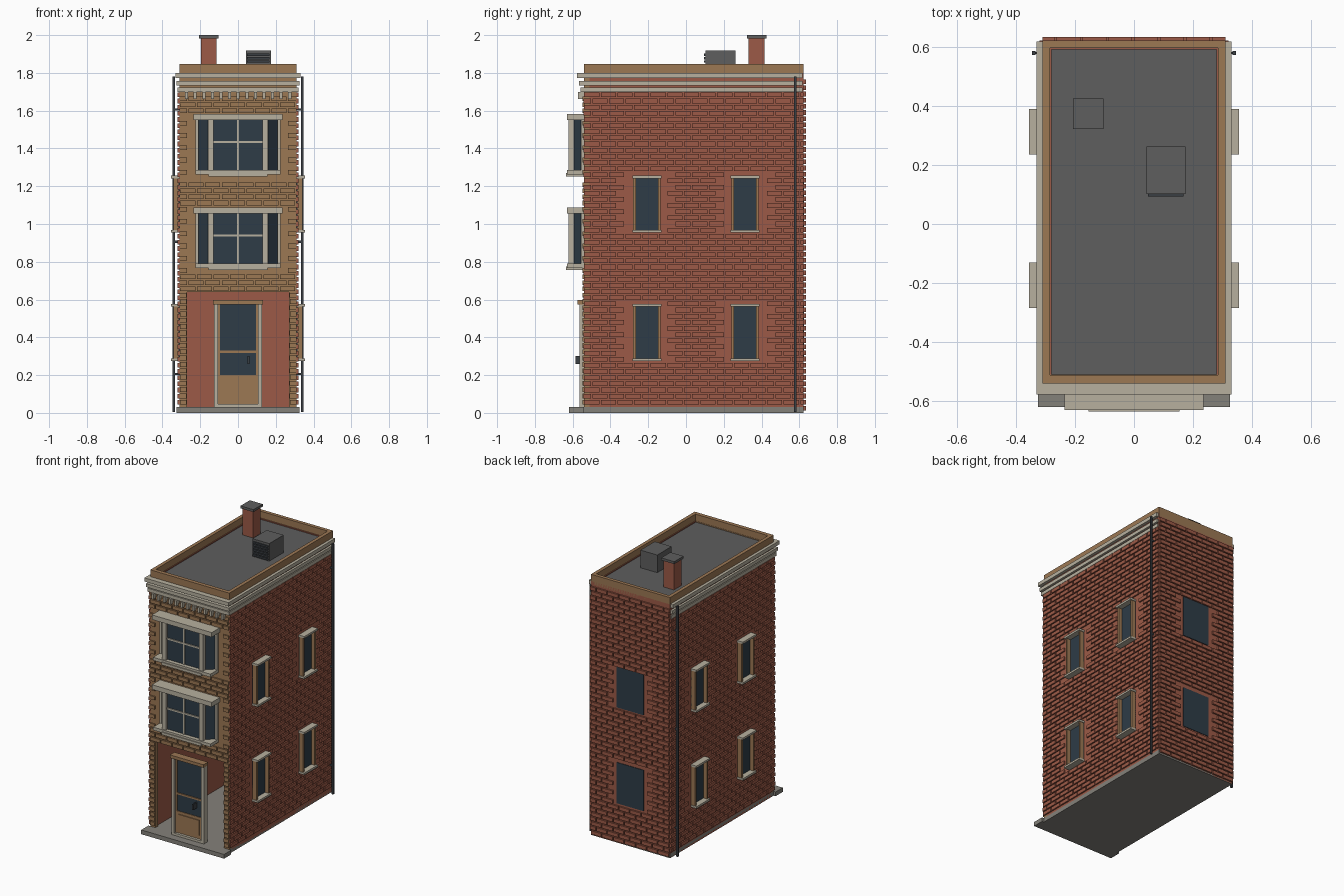
import bpy, bmesh

if "Cube" in bpy.data.objects:
    bpy.data.objects.remove(bpy.data.objects["Cube"])


def material(name, hex_code):
    m = bpy.data.materials.new(name)
    rgb = [int(hex_code[i:i + 2], 16) / 255 for i in (0, 2, 4)]
    m.diffuse_color = [c / 12.92 if c < 0.04 else ((c + 0.055) / 1.055) ** 2.4 for c in rgb] + [1]
    m.use_nodes = True
    m.node_tree.nodes["Principled BSDF"].inputs["Base Color"].default_value = m.diffuse_color
    return m


RED = material("red brick", "9C5A47")
TAN = material("tan stone", "9C7854")
CREAM = material("cream trim", "B7B09F")
GLASS = material("dark glass", "2E3C47")
ROOF = material("roof grey", "5E5E5E")
METAL = material("dark metal", "3A3F44")
STONE = material("step stone", "84817A")


def add_box(bm, x0, x1, y0, y1, z0, z1):
    v = [bm.verts.new((x, y, z)) for x in (x0, x1) for y in (y0, y1) for z in (z0, z1)]
    for f in ((0, 1, 3, 2), (4, 6, 7, 5), (0, 4, 5, 1), (2, 3, 7, 6), (0, 2, 6, 4), (1, 5, 7, 3)):
        bm.faces.new([v[i] for i in f])


def finish(name, bm, mat):
    bmesh.ops.recalc_face_normals(bm, faces=bm.faces)
    me = bpy.data.meshes.new(name)
    bm.to_mesh(me)
    bm.free()
    me.materials.append(mat)
    ob = bpy.data.objects.new(name, me)
    bpy.context.collection.objects.link(ob)
    return ob


def boxes(name, mat, *dims):
    bm = bmesh.new()
    for d in dims:
        add_box(bm, *d)
    return finish(name, bm, mat)


def prism(name, mat, outline, z0, z1):
    bm = bmesh.new()
    lo = [bm.verts.new((x, y, z0)) for x, y in outline]
    hi = [bm.verts.new((x, y, z1)) for x, y in outline]
    bm.faces.new(lo)
    bm.faces.new(hi)
    for i in range(len(lo)):
        j = (i + 1) % len(lo)
        bm.faces.new((lo[i], lo[j], hi[j], hi[i]))
    return finish(name, bm, mat)


def bricks(name, mat, place, u0, u1, z0, z1, holes):
    """Running bond of raised bricks; place maps (u0, u1, z0, z1) to a box."""
    bm = bmesh.new()
    rows = round((z1 - z0) / 0.0325)
    step, length, gap = (z1 - z0) / rows, 0.088, 0.004
    for r in range(rows):
        za, zb = z0 + r * step + gap, z0 + (r + 1) * step - gap
        u = u0 - (r % 2) * length / 2
        while u < u1:
            a, b = max(u0, u + gap), min(u1, u + length - gap)
            u += length
            hit = any(a < h[1] and b > h[0] and za < h[3] and zb > h[2] for h in holes)
            if b - a > 0.012 and not hit:
                add_box(bm, *place(a, b, za, zb))
    return finish(name, bm, mat)


W, YF, YB = 0.31, -0.54, 0.622     # half width, front and back wall planes
LEVELS = ((0.28, 0.57), (0.96, 1.25))
SIDE_SPANS = ((-0.28, -0.135), (0.24, 0.385))

# hollow shell: floor, side and back walls, front wall with porch opening
boxes("floor_slab", STONE, (-W, W, YF, YB, 0, 0.03))
boxes("front_step", STONE, (-0.325, 0.325, -0.62, YF, 0, 0.03))
boxes("brick_walls", RED,
      (-W, -W + 0.03, YF + 0.03, YB, 0.002, 1.80),
      (W - 0.03, W, YF + 0.03, YB, 0.002, 1.80),
      (-W + 0.03, W - 0.03, YB - 0.03, YB, 0.002, 1.80))
boxes("front_wall", TAN,
      (-W, -0.27, YF, YF + 0.03, 0.03, 0.64),
      (0.27, W, YF, YF + 0.03, 0.03, 0.64),
      (-W, W, YF, YF + 0.03, 0.64, 1.80))

# raised brickwork on every side
side_holes = [(a - 0.008, b + 0.008, c, d) for a, b in SIDE_SPANS for c, d in LEVELS]
for side, s in (("left", -1), ("right", 1)):
    bricks(side + "_bricks", RED,
           lambda a, b, c, d, s=s: (s * (W - 0.002), s * (W + 0.01), a, b, c, d),
           YF - 0.003, YB, 0.04, 1.70, side_holes)
bricks("back_bricks", RED, lambda a, b, c, d: (a, b, YB - 0.002, YB + 0.012, c, d),
       -W, W, 0.008, 1.77, [(-0.1, 0.1, c, d) for c, d in LEVELS])
bricks("front_bricks", TAN, lambda a, b, c, d: (a, b, YF - 0.009, YF + 0.002, c, d),
       -W, W, 0.64, 1.68, [(-0.232, 0.232, 0.76, 1.085), (-0.232, 0.232, 1.25, 1.585)])
for side, (a, b) in (("left", (-W, -0.272)), ("right", (0.272, W))):
    bricks(side + "_pier_bricks", TAN, lambda a, b, c, d: (a, b, YF - 0.009, YF + 0.002, c, d),
           a, b, 0.04, 0.64, [])

# side windows
glass, jambs, trims = [], [], []
for s in (-1, 1):
    for a, b in SIDE_SPANS:
        for c, d in LEVELS:
            glass.append((s * 0.305, s * 0.315, a, b, c, d))
            for y in (a, b - 0.014):
                jambs.append((s * 0.305, s * 0.342, y, y + 0.014, c, d))
            for z in (c - 0.006, d - 0.008):
                trims.append((s * 0.305, s * 0.355, a - 0.004, b + 0.004, z, z + 0.014))
boxes("side_window_glass", GLASS, *glass)
boxes("side_window_jambs", TAN, *jambs)
boxes("side_window_sills", CREAM, *trims)

# back windows
boxes("back_window_glass", GLASS, *[(-0.105, 0.105, YB - 0.01, YB + 0.004, c, d) for c, d in LEVELS])

# front bay windows
for name, z in (("lower", 0.76), ("upper", 1.255)):
    prism(name + "_bay_glass", GLASS,
          [(-0.215, YF), (-0.15, -0.602), (0.15, -0.602), (0.215, YF)], z + 0.02, z + 0.31)
    boxes(name + "_bay_lintel_and_sill", CREAM,
          (-0.235, 0.235, -0.63, YF, z + 0.295, z + 0.328),
          (-0.225, 0.225, -0.63, YF, z + 0.008, z + 0.03),
          (-0.155, 0.155, -0.636, YF, z - 0.003, z + 0.016))
    boxes(name + "_bay_posts", CREAM,
          *[(x - 0.015, x + 0.015, -0.622, -0.59, z + 0.025, z + 0.3) for x in (-0.145, 0.145)],
          *[(x - 0.008, x + 0.008, -0.556, YF, z + 0.025, z + 0.3) for x in (-0.217, 0.217)])
    boxes(name + "_bay_glazing_bars", CREAM,
          (-0.005, 0.005, -0.609, -0.6, z + 0.025, z + 0.3),
          (-0.135, 0.135, -0.609, -0.6, z + 0.173, z + 0.184))

# front door standing in the open porch
boxes("door_columns", CREAM,
      *[(x - 0.011, x + 0.011, -0.565, -0.525, 0.045, 0.585) for x in (-0.117, 0.117)],
      (-0.128, 0.128, -0.565, -0.525, 0.03, 0.046))
boxes("door_lintel", TAN, (-0.132, 0.132, -0.575, -0.525, 0.575, 0.597))
boxes("door_glass", GLASS, (-0.106, 0.106, -0.543, -0.533, 0.19, 0.575))
boxes("door_frame", TAN,
      (-0.106, 0.106, -0.547, -0.53, 0.046, 0.2),
      (-0.106, 0.106, -0.55, -0.53, 0.318, 0.33),
      *[(x - 0.006, x + 0.006, -0.55, -0.53, 0.046, 0.575) for x in (-0.1, 0.1)])
boxes("door_panel", TAN, (-0.08, 0.08, -0.553, -0.54, 0.07, 0.18))
boxes("door_handle", METAL, (0.05, 0.06, -0.585, -0.54, 0.26, 0.3))

# cornice bands and dentils
bands = []
for z0, z1, x, y in ((1.698, 1.722, 0.32, -0.558), (1.732, 1.756, 0.325, -0.566), (1.774, 1.80, 0.33, -0.577)):
    bands.append((-x, x, y, YF + 0.01, z0, z1))
    for s in (-1, 1):
        bands.append((s * (W - 0.01), s * x, YF + 0.01, 0.618, z0, z1))
boxes("cornice", CREAM, *bands)
boxes("cornice_dentils", CREAM,
      *[(-0.28 + i * 0.0455, -0.264 + i * 0.0455, -0.572, YF, 1.662, 1.70) for i in range(13)])

# roof deck and parapet
boxes("roof_deck", ROOF, (-0.29, 0.29, -0.52, 0.605, 1.77, 1.793))
boxes("parapet", TAN,
      (-W, -0.285, YF, YB, 1.78, 1.848), (0.285, W, YF, YB, 1.78, 1.848),
      (-0.285, 0.285, YF, -0.512, 1.78, 1.848), (-0.285, 0.285, 0.597, YB, 1.78, 1.848))

# chimney
boxes("chimney", RED, (-0.196, -0.114, 0.332, 0.416, 1.79, 1.985))
boxes("chimney_cap", ROOF, (-0.206, -0.104, 0.322, 0.426, 1.983, 2.0))

# rooftop vent unit with louvres
boxes("vent_unit", ROOF, (0.042, 0.174, 0.102, 0.262, 1.79, 1.918))
boxes("vent_louvres", METAL,
      *[(0.048, 0.168, 0.094, 0.104, 1.8 + i * 0.018, 1.812 + i * 0.018) for i in range(6)])

# drain pipes
boxes("drain_pipes", METAL,
      *[(s * 0.333, s * 0.346, 0.572, 0.586, 0.005, 1.78) for s in (-1, 1)],
      *[(s * 0.305, s * 0.34, 0.576, 0.582, z, z + 0.012) for s in (-1, 1) for z in (0.2, 0.9, 1.6)])
